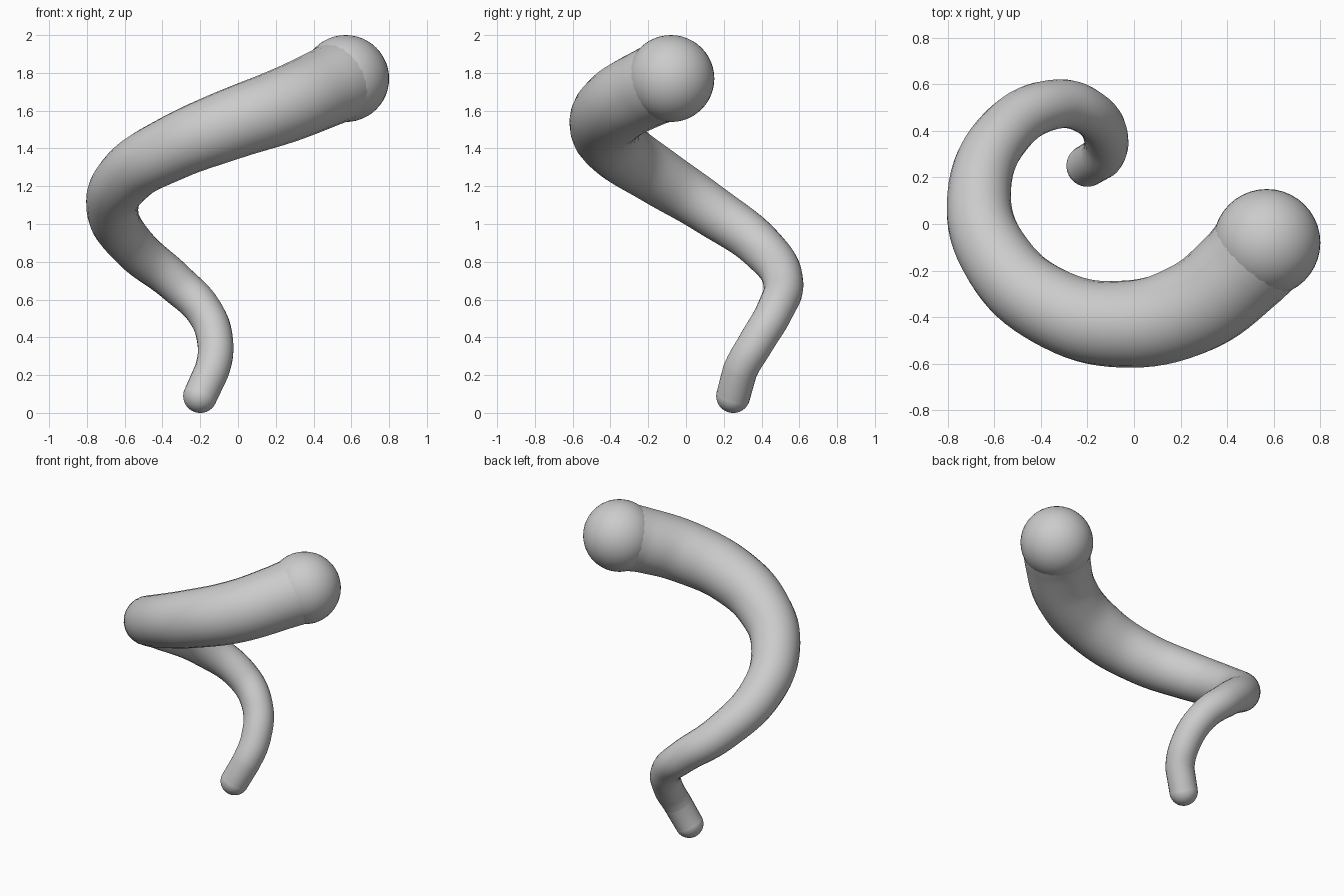
import bpy

cube = bpy.data.objects.get("Cube")
if cube:
    bpy.data.objects.remove(cube)

GREY = (0.6, 0.6, 0.6, 1)
mat = bpy.data.materials.new("plain grey")
mat.use_nodes = True
mat.diffuse_color = GREY
mat.node_tree.nodes["Principled BSDF"].inputs["Base Color"].default_value = GREY

# Centre line of the spiral: x, y, z, radius, from the thin foot to the thick head
PATH = [
    (-0.20, 0.25, 0.09, 0.090),
    (-0.14, 0.285, 0.22, 0.092),
    (-0.12, 0.37, 0.37, 0.095),
    (-0.18, 0.47, 0.54, 0.098),
    (-0.33, 0.515, 0.69, 0.106),
    (-0.55, 0.40, 0.875, 0.120),
    (-0.665, 0.12, 1.08, 0.137),
    (-0.58, -0.16, 1.26, 0.155),
    (-0.35, -0.36, 1.40, 0.170),
    (-0.06, -0.43, 1.52, 0.186),
    (0.25, -0.36, 1.63, 0.200),
    (0.46, -0.20, 1.72, 0.208),
    (0.57, -0.08, 1.77, 0.220),
]


def finish(obj, name):
    obj.name = name
    obj.data.materials.clear()
    obj.data.materials.append(mat)
    bpy.ops.object.shade_smooth()


# Tapered spiral tube
curve = bpy.data.curves.new("spiral_tube", "CURVE")
curve.dimensions = "3D"
curve.bevel_depth = 1
curve.bevel_resolution = 10
curve.resolution_u = 8
spline = curve.splines.new("BEZIER")
spline.bezier_points.add(len(PATH) - 1)
for point, (x, y, z, r) in zip(spline.bezier_points, PATH):
    point.co = (x, y, z)
    point.radius = r
    point.handle_left_type = point.handle_right_type = "AUTO"
# The foot is a straight stub
spline.bezier_points[0].handle_right_type = "VECTOR"
spline.bezier_points[1].handle_left_type = "VECTOR"
tube = bpy.data.objects.new("spiral_tube", curve)
bpy.context.collection.objects.link(tube)
bpy.ops.object.select_all(action="DESELECT")
bpy.context.view_layer.objects.active = tube
tube.select_set(True)
bpy.ops.object.convert(target="MESH")
finish(bpy.context.object, "spiral_tube")

# Rounded ends
for name, centre, radius in (
    ("foot_ball", PATH[0][:3], 0.09),
    ("head_ball", PATH[-1][:3], 0.23),
):
    bpy.ops.mesh.primitive_uv_sphere_add(
        segments=40, ring_count=24, radius=radius, location=centre)
    finish(bpy.context.object, name)
